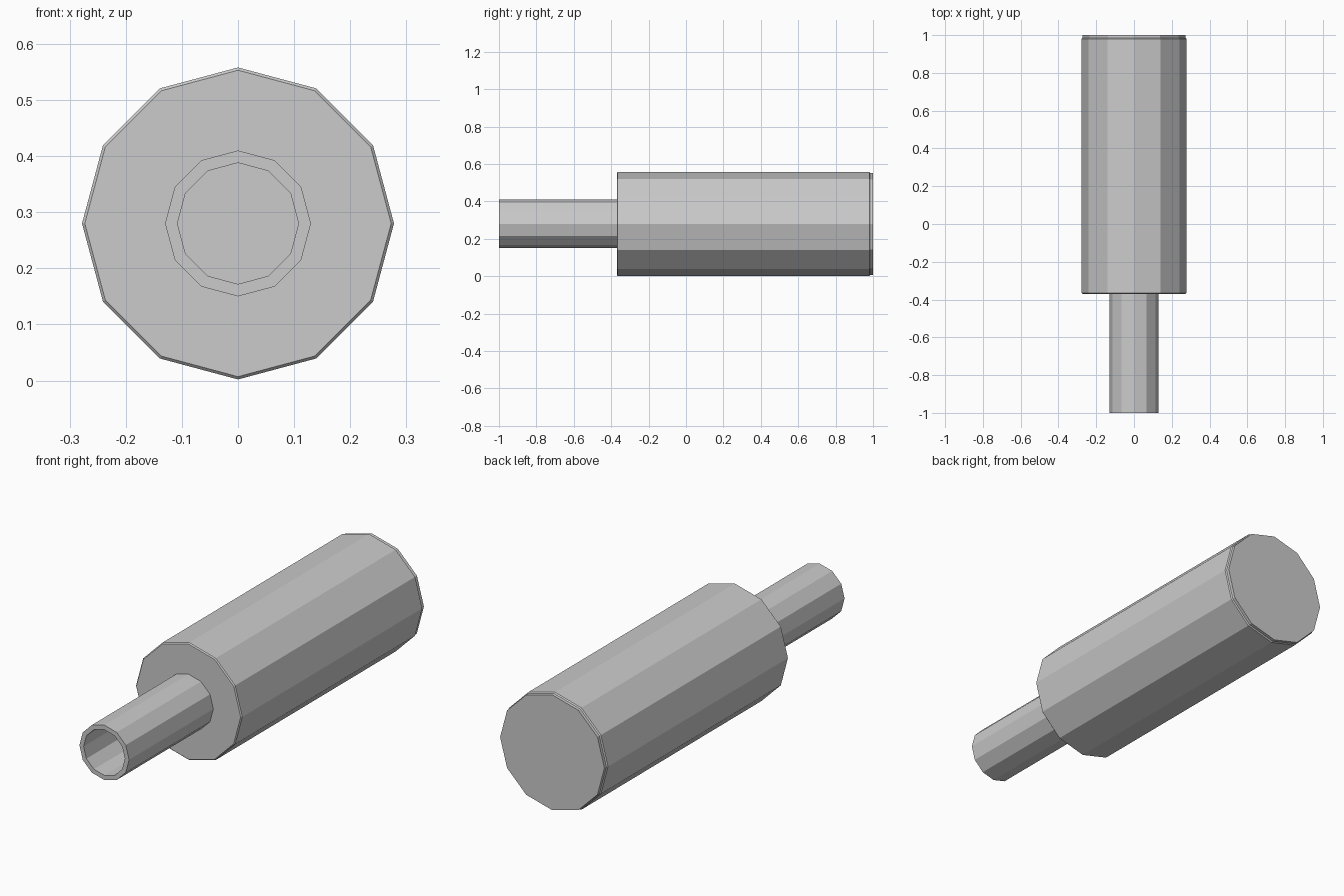
import bpy, bmesh
from math import cos, sin, pi

if "Cube" in bpy.data.objects:
    bpy.data.objects.remove(bpy.data.objects["Cube"])

SIDES = 12
CENTRE_Z = 0.28


def lathe(name, profile):
    """Revolve (radius, y) points about the long axis and cap both ends."""
    bm = bmesh.new()
    rings = []
    for r, y in profile:
        rings.append([bm.verts.new((r * cos(2 * pi * i / SIDES), y,
                                    CENTRE_Z + r * sin(2 * pi * i / SIDES)))
                      for i in range(SIDES)])
    for a, b in zip(rings, rings[1:]):
        for i in range(SIDES):
            j = (i + 1) % SIDES
            bm.faces.new((a[i], a[j], b[j], b[i]))
    bm.faces.new(rings[0])
    bm.faces.new(rings[-1])
    bmesh.ops.recalc_face_normals(bm, faces=bm.faces)
    mesh = bpy.data.meshes.new(name)
    bm.to_mesh(mesh)
    bm.free()
    obj = bpy.data.objects.new(name, mesh)
    bpy.context.collection.objects.link(obj)
    return obj


# Wide barrel with a hollow front tube, from bore floor to rear cap
lathe("barrel_with_tube", [
    (0.108, -0.37), (0.108, -1.0),     # bore
    (0.13, -1.0), (0.13, -0.37),       # tube rim and outside
    (0.273, -0.37), (0.278, -0.365),   # shoulder and chamfer
    (0.278, 0.98), (0.273, 0.985),     # barrel wall and rear step
    (0.273, 1.0),                      # rear cap
])
